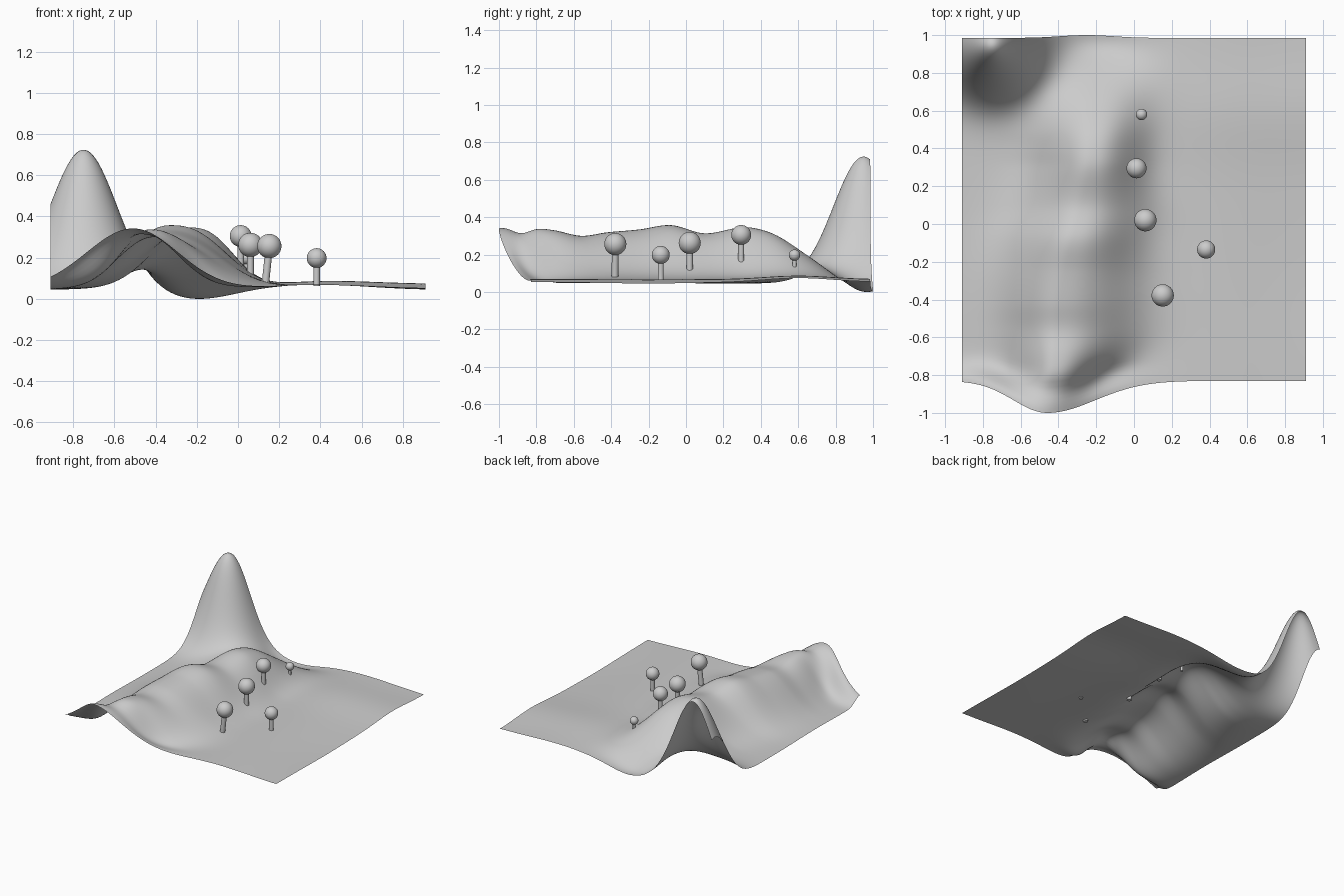
import bpy, math
from mathutils import Vector

if "Cube" in bpy.data.objects:
    bpy.data.objects.remove(bpy.data.objects["Cube"])

# Ridge stations: y, crest x, crest height, left width, right width
RIDGE = [
    (-1.00, -.50, .295, .31, .28),
    (-.90, -.46, .258, .25, .21),
    (-.80, -.43, .292, .20, .22),
    (-.70, -.42, .284, .21, .29),
    (-.56, -.41, .255, .24, .36),
    (-.42, -.40, .274, .26, .38),
    (-.25, -.37, .289, .28, .36),
    (-.08, -.33, .312, .28, .33),
    (.10, -.28, .268, .27, .31),
    (.30, -.24, .300, .25, .265),
    (.40, -.23, .287, .26, .26),
    (.50, -.22, .247, .28, .26),
    (.65, -.21, .147, .30, .27),
    (.80, -.20, .047, .30, .28),
    (.92, -.20, .000, .30, .28),
    (1.05, -.20, .000, .30, .28),
]


def gauss(d, w):
    return math.exp(-(d / w) ** 2)


def station(y):
    """Catmull-Rom blend of the ridge stations at y."""
    y = min(max(y, RIDGE[0][0]), RIDGE[-1][0])
    i = max(k for k in range(len(RIDGE) - 1) if RIDGE[k][0] <= y)
    p1, p2 = RIDGE[i], RIDGE[i + 1]
    p0, p3 = RIDGE[max(i - 1, 0)], RIDGE[min(i + 2, len(RIDGE) - 1)]
    h = p2[0] - p1[0]
    t = (y - p1[0]) / h
    out = []
    for k in range(1, 5):
        m1 = (p2[k] - p0[k]) / (p2[0] - p0[0]) * h
        m2 = (p3[k] - p1[k]) / (p3[0] - p1[0]) * h
        out.append((2*t**3 - 3*t**2 + 1) * p1[k] + (t**3 - 2*t**2 + t) * m1
                   + (3*t**2 - 2*t**3) * p2[k] + (t**3 - t**2) * m2)
    return out


def height(x, y, v):
    c, h, wl, wr = station(y)
    d = x - c
    ridge = h * (math.exp(-(d / wr) ** 2.6) if d > 0 else gauss(d, wl))
    # front lip: broad bump along the front edge
    k = gauss(v + .83, .08)
    lip = .297 * gauss(x + .51, .32 if x < -.51 else .31)
    ridge = ridge * (1 - k) + lip * k
    peak = .68 * gauss(math.hypot(x + .75, y - .95), .229)
    dip = -.045 * gauss(x + .2, .24) * gauss(y - .97, .13)
    swell = .023 * gauss(x - .4, .35) + .015 * gauss(x - .4, .4) * gauss(y - .6, .25)
    edge = gauss(x - .95, .4) * (.018 * gauss(y - .6, .25) - .008 * gauss(y + .2, .4))
    return .045 + ridge + peak + dip + swell + edge + .006 * gauss(x - .95, .4)


# Terrain sheet
N = 110
verts, faces = [], []
for j in range(N + 1):
    v = -.83 + 1.815 * j / N
    for i in range(N + 1):
        x = -.91 + 1.82 * i / N
        push = .17 * gauss(x + .46, .25 if x < -.46 else .36) * gauss(v + .83, .2)
        y = v - push + .015 * gauss(x + .25, .2) * gauss(v - .985, .1)
        verts.append((x, y, height(x, y, v)))
for j in range(N):
    for i in range(N):
        a = j * (N + 1) + i
        faces.append((a, a + 1, a + N + 2, a + N + 1))
me = bpy.data.meshes.new("terrain")
me.from_pydata(verts, [], faces)
me.shade_smooth()
terrain = bpy.data.objects.new("terrain", me)
bpy.context.collection.objects.link(terrain)


# Trees: ball crown on a round trunk
def tree(n, crown, r, foot, tr):
    crown, foot = Vector(crown), Vector(foot)
    bpy.ops.mesh.primitive_uv_sphere_add(segments=32, ring_count=16, radius=r, location=crown)
    o = bpy.context.object
    o.name = f"tree_crown_{n}"
    bpy.ops.object.shade_smooth()
    axis = crown - foot
    bpy.ops.mesh.primitive_cylinder_add(vertices=24, radius=tr, depth=axis.length,
                                        location=(crown + foot) / 2)
    o = bpy.context.object
    o.name = f"tree_trunk_{n}"
    o.rotation_mode = 'QUATERNION'
    o.rotation_quaternion = axis.to_track_quat('Z', 'Y')
    bpy.ops.object.shade_smooth_by_angle()


TREES = [
    ((.152, -.378, .256), .059, (.133, -.38, .072), .018),
    ((.382, -.135, .198), .048, (.382, -.135, .062), .016),
    ((.06, .02, .262), .059, (.06, .02, .10), .017),
    ((.013, .295, .305), .053, (.013, .295, .16), .016),
    ((.04, .58, .197), .030, (.04, .58, .10), .010),
]
for n, t in enumerate(TREES, 1):
    tree(n, *t)
